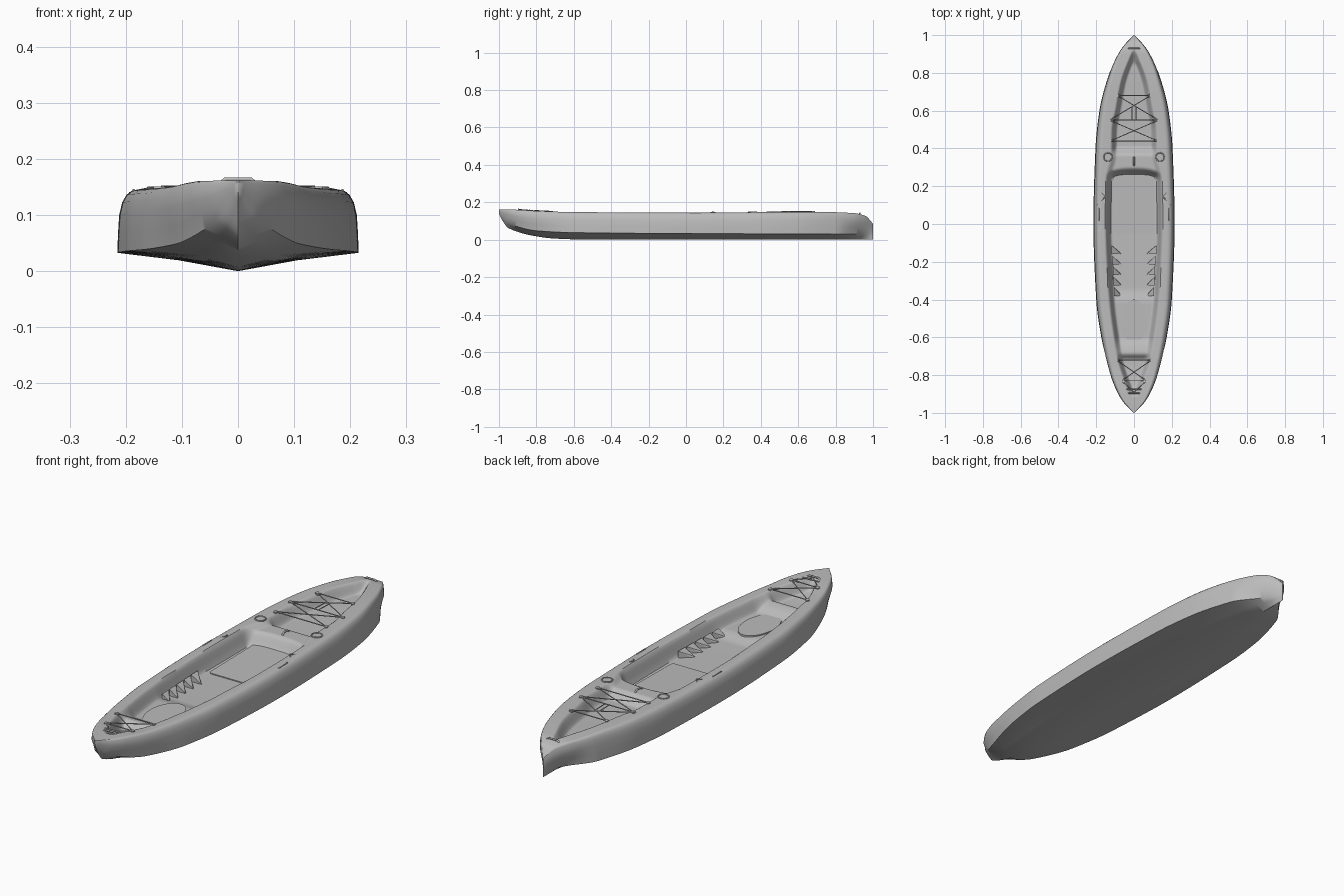
import bpy, bmesh, math
from mathutils import Vector

cube = bpy.data.objects.get("Cube")
if cube:
    bpy.data.objects.remove(cube, do_unlink=True)

grey = bpy.data.materials.new("plain_grey")
grey.use_nodes = True
grey.diffuse_color = (0.5, 0.5, 0.5, 1)
grey.node_tree.nodes["Principled BSDF"].inputs["Base Color"].default_value = (0.5, 0.5, 0.5, 1)


def curve(*pts):
    """Monotone smooth interpolation through (y, value) points."""
    slopes = [0.0] * len(pts)
    for i in range(1, len(pts) - 1):
        a = (pts[i][1] - pts[i-1][1]) / (pts[i][0] - pts[i-1][0])
        b = (pts[i+1][1] - pts[i][1]) / (pts[i+1][0] - pts[i][0])
        slopes[i] = 2 * a * b / (a + b) if a * b > 0 else 0

    slopes[0] = (pts[1][1] - pts[0][1]) / (pts[1][0] - pts[0][0])
    slopes[-1] = (pts[-1][1] - pts[-2][1]) / (pts[-1][0] - pts[-2][0])

    def at(y):
        if y <= pts[0][0]:
            return pts[0][1]
        for i in range(len(pts) - 1):
            (p, u), (q, v) = pts[i], pts[i+1]
            if y <= q:
                h = q - p
                t = (y - p) / h
                return (u * (1 + 2*t) * (1-t)**2 + slopes[i] * h * t * (1-t)**2
                        + v * t*t * (3 - 2*t) + slopes[i+1] * h * t*t * (t-1))
        return pts[-1][1]
    return at


# Hull lines along the length
width = curve((-1, .002), (-.95, .052), (-.9, .085), (-.8, .126), (-.6, .173), (-.4, .2),
              (0, .215), (.4, .204), (.6, .183), (.8, .13), (.9, .085), (.95, .05), (1, .002))
chine_ratio = curve((-1, .6), (-.85, .85), (-.6, 1), (.8, 1), (.95, .5), (1, .3))
keel = curve((-1, .138), (-.98, .1), (-.95, .062), (-.8, .018), (-.7, .006), (-.5, 0), (1, 0))
chine = curve((-1, .145), (-.95, .09), (-.8, .048), (-.6, .038), (0, .033), (1, .03))
sheer = curve((-1, .162), (-.9, .16), (-.75, .151), (-.5, .147), (0, .145), (.7, .149),
              (.9, .142), (.96, .127), (1, .085))
# Wells sunk into the deck
well_width = curve((-.92, .02), (-.72, .09), (-.6, .11), (-.4, .135), (0, .153), (.25, .15),
                   (.36, .125), (.5, .122), (.6, .103), (.75, .075), (.92, .012))
well_depth = curve((-.91, 0), (-.86, .05), (-.72, .055), (-.685, .028), (-.65, .035),
                   (-.6, .055), (-.42, .056), (-.34, .072), (-.05, .074), (.25, .074),
                   (.3, .018), (.36, .018), (.41, .055), (.84, .045), (.92, 0))


def deck_z(x, y):
    ww = well_width(y)
    r = min(abs(x) / ww, 1)
    t = max(0, min(1, (ww - abs(x)) / min(.035, ww)))
    back = .03 * r**3 if 0 < y < .33 else 0
    return sheer(y) - well_depth(y + back) * t * t * (3 - 2*t)


def finish(obj, angle=35):
    obj.data.materials.append(grey)
    bpy.ops.object.select_all(action='DESELECT')
    obj.select_set(True)
    bpy.context.view_layer.objects.active = obj
    bpy.ops.object.shade_smooth_by_angle(angle=math.radians(angle))
    return obj


def from_bmesh(name, bm, angle=35):
    bmesh.ops.recalc_face_normals(bm, faces=bm.faces)
    mesh = bpy.data.meshes.new(name)
    bm.to_mesh(mesh)
    bm.free()
    obj = bpy.data.objects.new(name, mesh)
    bpy.context.collection.objects.link(obj)
    return finish(obj, angle)


def section(y, columns=56):
    w, k, c, s = width(y), keel(y), chine(y), sheer(y)
    cw = w * chine_ratio(y)
    h = s - c
    side = [(cw * .5, k + (c - k) * .6), (cw, c),
            (cw * .6 + w * .395, c + h * .3), (w * .985, c + h * .6), (w * .96, c + h * .8),
            (w * .925, c + h * .92), (w * .885, c + h * .98)]
    top = w * .83
    deck = [top * (1 - 2 * i / columns) for i in range(columns + 1)]
    return ([Vector((0, y, k))] + [Vector((x, y, z)) for x, z in side]
            + [Vector((x, y, deck_z(x, y))) for x in deck]
            + [Vector((-x, y, z)) for x, z in reversed(side)])


# Hull and deck in one loft
bm = bmesh.new()
rings = [[bm.verts.new(p) for p in section(-1 + 2 * i / 240)] for i in range(241)]
for a, b in zip(rings, rings[1:]):
    for i in range(len(a)):
        j = (i + 1) % len(a)
        bm.faces.new((a[i], a[j], b[j], b[i]))
bm.faces.new(rings[0])
bm.faces.new(rings[-1])
from_bmesh("hull", bm, 45)


def plate(name, outline, z0, z1):
    """Flat slab from an outline; z0 and z1 are functions of x and y."""
    bm = bmesh.new()
    low = [bm.verts.new((x, y, z0(x, y))) for x, y in outline]
    high = [bm.verts.new((x, y, z1(x, y))) for x, y in outline]
    bm.faces.new(low)
    bm.faces.new(high)
    n = len(low)
    for i in range(n):
        bm.faces.new((low[i], low[(i+1) % n], high[(i+1) % n], high[i]))
    return from_bmesh(name, bm)


def cord(name, points, radius=.0022, closed=False):
    data = bpy.data.curves.new(name, 'CURVE')
    data.dimensions = '3D'
    data.bevel_depth = radius
    data.bevel_resolution = 1
    data.use_fill_caps = True
    spline = data.splines.new('POLY')
    spline.points.add(len(points) - 1)
    for p, co in zip(spline.points, points):
        p.co = (*co, 1)
    spline.use_cyclic_u = closed
    obj = bpy.data.objects.new(name, data)
    bpy.context.collection.objects.link(obj)
    data.materials.append(grey)
    return obj


def ellipse(cx, cy, rx, ry, n=32):
    return [(cx + rx * math.cos(math.tau * i / n), cy + ry * math.sin(math.tau * i / n))
            for i in range(n)]


# Seat pad, rounder at the back
pad = []
for cx, cy, r, start in ((.065, .25, .04, 0), (-.065, .25, .04, 90),
                         (-.09, -.04, .015, 180), (.09, -.04, .015, 270)):
    for i in range(7):
        a = math.radians(start + i * 15)
        pad.append((cx + r * math.cos(a), cy + r * math.sin(a)))
plate("seat_pad", pad, lambda x, y: .066, lambda x, y: .075 + max(0, y - .2) * .08)

# Oval hatch on the front floor
hatch_z = deck_z(0, -.51)
plate("hatch_lid", ellipse(0, -.515, .07, .115), lambda x, y: hatch_z - .006,
      lambda x, y: hatch_z + .004)

# Stepped foot rests on both walls of the footwell
for side in (-1, 1):
    for i in range(5):
        y, out = -.125 - i * .055, .118 - i * .003
        base = deck_z(0, y)
        bm = bmesh.new()
        corners = [(out, y + .012, base + .03), (out, y - .035, base + .03),
                   (.068, y - .035, base + .002), (out, y + .012, base - .005),
                   (out, y - .035, base - .005), (.068, y - .03, base - .005)]
        for x, yy, z in corners:
            bm.verts.new((side * x, yy, z))
        bmesh.ops.convex_hull(bm, input=list(bm.verts))
        from_bmesh("foot_rest", bm, 20)

# Bungee lacing over the front and rear wells
def lacing(name, rows):
    z = lambda x, y: sheer(y) + .002
    for (y0, x0), (y1, x1) in zip(rows, rows[1:]):
        for s in (-1, 1):
            cord(name, [(s * x0, y0, z(x0, y0)), (-s * x1, y1, z(x1, y1))])
    for y, x in rows:
        cord(name, [(-x, y, z(x, y)), (x, y, z(x, y))])
        for s in (-1, 1):
            plate("cord_hook", ellipse(s * x, y, .007, .01, 10),
                  lambda a, b: sheer(b) - .01, lambda a, b: sheer(b) + .004)


lacing("rear_bungee", [(.68, .088), (.55, .13), (.44, .125)])
lacing("front_bungee", [(-.72, .092), (-.83, .066)])
cord("front_bungee_end", [(-.066, -.83, .157), (0, -.89, .162), (.066, -.83, .157)])
for s in (-1, 1):
    cord("rear_strap", [(s * .01, .55, .152), (s * .01, .62, .15)])

# Round rod holders, side paddle loops and grips
for s in (-1, 1):
    z = sheer(.355)
    plate("rod_holder", ellipse(s * .138, .355, .022, .022, 24),
          lambda x, y: z - .02, lambda x, y: z + .001)
    cord("rod_holder_rim", [(x, y, z + .001) for x, y in
                            ellipse(s * .138, .355, .022, .022, 24)], .003, True)
    cord("paddle_loop", [(s * .191, .185, .138), (s * .152, .145, .148),
                         (s * .193, .1, .138)], .003)
    cord("side_grip", [(s * .19, .01, .132), (s * .186, .02, .144),
                       (s * .186, .08, .144), (s * .19, .09, .132)], .003)

# Cleat on the bridge, bow and stern carry handles
cord("bridge_cleat", [(0, .31, .128), (0, .32, .137), (0, .345, .137), (0, .355, .128)], .004)
for name, y, z, half in (("bow_handle", -.895, .164, .032), ("stern_handle", .93, .142, .03)):
    cord(name, [(-half, y, z - .008), (-half * .7, y, z), (half * .7, y, z),
                (half, y, z - .008)], .004)
cord("bow_handle_base", [(-.04, -.875, .159), (.04, -.875, .159)], .003)
